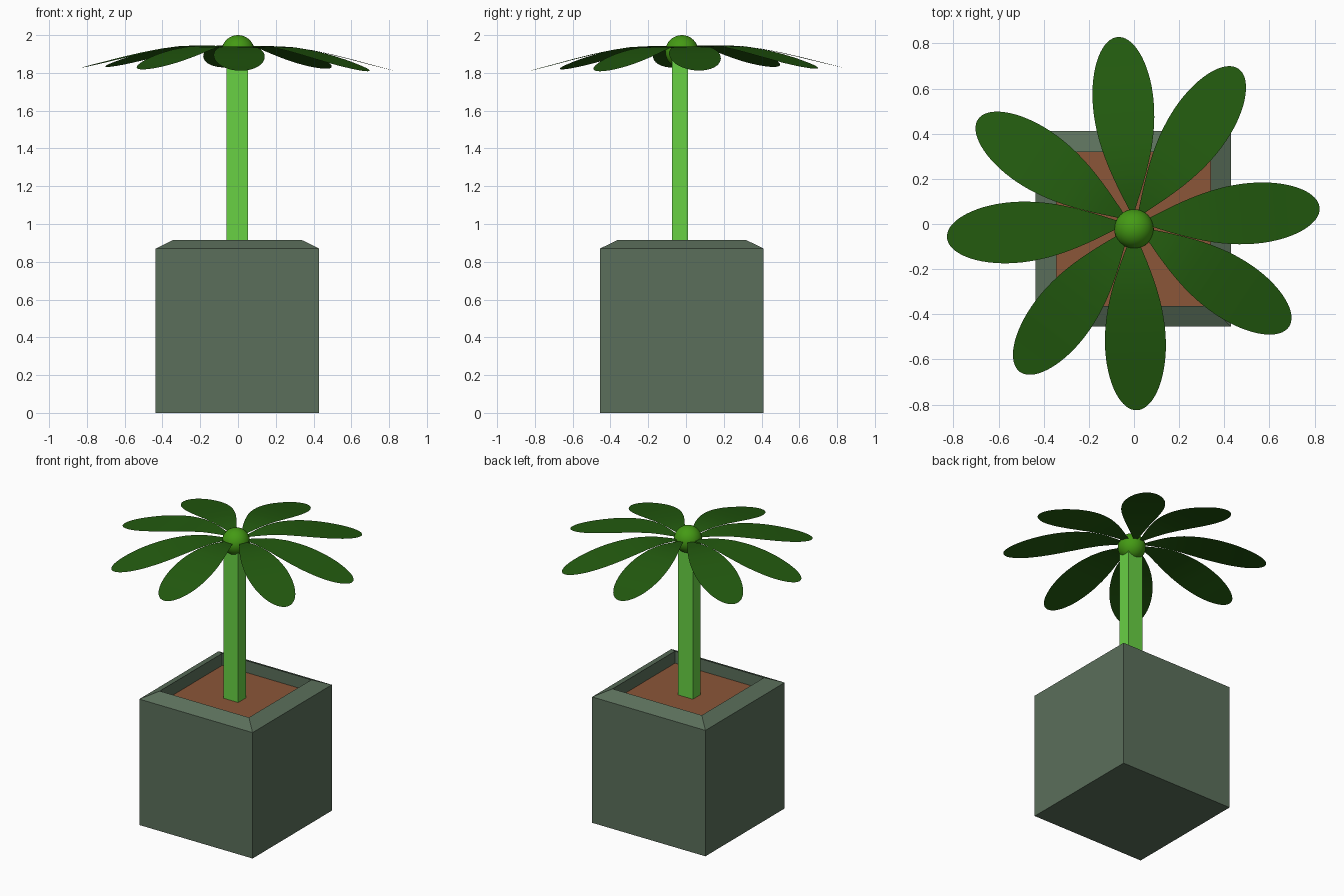
import bpy, bmesh, math

if "Cube" in bpy.data.objects:
    bpy.data.objects.remove(bpy.data.objects["Cube"])


def material(name, rgb):
    def lin(c):
        c /= 255
        return c / 12.92 if c <= 0.04045 else ((c + 0.055) / 1.055) ** 2.4
    m = bpy.data.materials.new(name)
    m.diffuse_color = (*[lin(c) for c in rgb], 1)
    m.use_nodes = True
    m.node_tree.nodes["Principled BSDF"].inputs["Base Color"].default_value = m.diffuse_color
    return m


POT = material("grey green pot", (91, 111, 91))
SOIL = material("brown soil", (139, 86, 56))
STEM = material("light green stem", (104, 209, 68))
LEAF = material("dark green leaf", (35, 91, 15))
BUD = material("mid green bud", (68, 154, 20))


def finish(bm, name, mat, fix_normals=True):
    if fix_normals:
        bmesh.ops.recalc_face_normals(bm, faces=bm.faces)
    me = bpy.data.meshes.new(name)
    bm.to_mesh(me)
    bm.free()
    me.materials.append(mat)
    ob = bpy.data.objects.new(name, me)
    bpy.context.collection.objects.link(ob)
    return ob


def square_loft(name, mat, rings, cx, cy, cap_end=True):
    """Stack rectangles given as (half_x, half_y, z), closed at the start."""
    bm = bmesh.new()
    loops = [[bm.verts.new((cx + sx * hx, cy + sy * hy, z))
              for sx, sy in ((-1, -1), (1, -1), (1, 1), (-1, 1))]
             for hx, hy, z in rings]
    bm.faces.new(loops[0][::-1])
    for a, b in zip(loops, loops[1:]):
        for i in range(4):
            j = (i + 1) % 4
            bm.faces.new((a[i], a[j], b[j], b[i]))
    if cap_end:
        bm.faces.new(loops[-1])
    return finish(bm, name, mat)


# Pot: straight walls, sloped rim, short inner wall
CX, CY = -0.003, -0.022
square_loft("pot", POT, [(0.433, 0.433, 0), (0.433, 0.433, 0.87),
                         (0.341, 0.341, 0.915), (0.341, 0.341, 0.832)], CX, CY, False)

# Soil sheet
bm = bmesh.new()
bm.faces.new([bm.verts.new((CX + sx * 0.341, CY + sy * 0.341, 0.832))
              for sx, sy in ((-1, -1), (1, -1), (1, 1), (-1, 1))])
finish(bm, "soil", SOIL, False)

# Square stem
square_loft("stem", STEM, [(0.057, 0.043, 0.832), (0.057, 0.043, 1.9)], CX, -0.032)

# Bud on top
bm = bmesh.new()
bmesh.ops.create_uvsphere(bm, u_segments=32, v_segments=16, radius=0.088)
bmesh.ops.translate(bm, verts=bm.verts, vec=(0, CY, 1.912))
bud = finish(bm, "bud", BUD)
for p in bud.data.polygons:
    p.use_smooth = True


# Leaves: drooping thin blades, narrow at the stem and round at the tip
R0, RW, R1 = 0.04, 0.53, 0.828


def half_width(r):
    if r < RW:
        return 0.135 * math.sin(math.pi / 2 * (r - 0.03) / (RW - 0.03))
    return 0.135 * math.sqrt(max(0, 1 - ((r - RW) / (R1 - RW)) ** 2))


def height(r):
    pts = [(0, 1.915), (0.1, 1.933), (0.2, 1.943), (0.3, 1.938), (0.4, 1.923),
           (0.5, 1.902), (0.6, 1.878), (0.7, 1.852), (0.84, 1.817)]
    for (a, za), (b, zb) in zip(pts, pts[1:]):
        if r <= b:
            return za + (zb - za) * (r - a) / (b - a)
    return pts[-1][1]


def leaf(name, degrees):
    a = math.radians(degrees)
    ca, sa = math.cos(a), math.sin(a)
    bm = bmesh.new()
    prev = None
    n = 28
    for i in range(n + 1):
        r = R0 + (R1 - R0) * math.sin(math.pi / 2 * i / n)   # denser at the tip
        w = half_width(r)
        row = []
        for s in ((0,) if i == n else (-1, 0, 1)):
            x, y = r * ca - s * w * sa, r * sa + s * w * ca
            row.append(bm.verts.new((x - 0.003, y + 0.003, height(r) + 0.01 * (y - x))))
        if prev:
            for k in range(2):
                if i == n:
                    bm.faces.new((prev[k], row[0], prev[k + 1]))
                else:
                    bm.faces.new((prev[k], row[k], row[k + 1], prev[k + 1]))
        prev = row
    ob = finish(bm, name, LEAF, False)
    for p in ob.data.polygons:
        p.use_smooth = True


for i, deg in enumerate((4.8, 55.8, 94.8, 146.2, 184.4, 232.5, 271, 326.4)):
    leaf(f"leaf_{i + 1}", deg)
